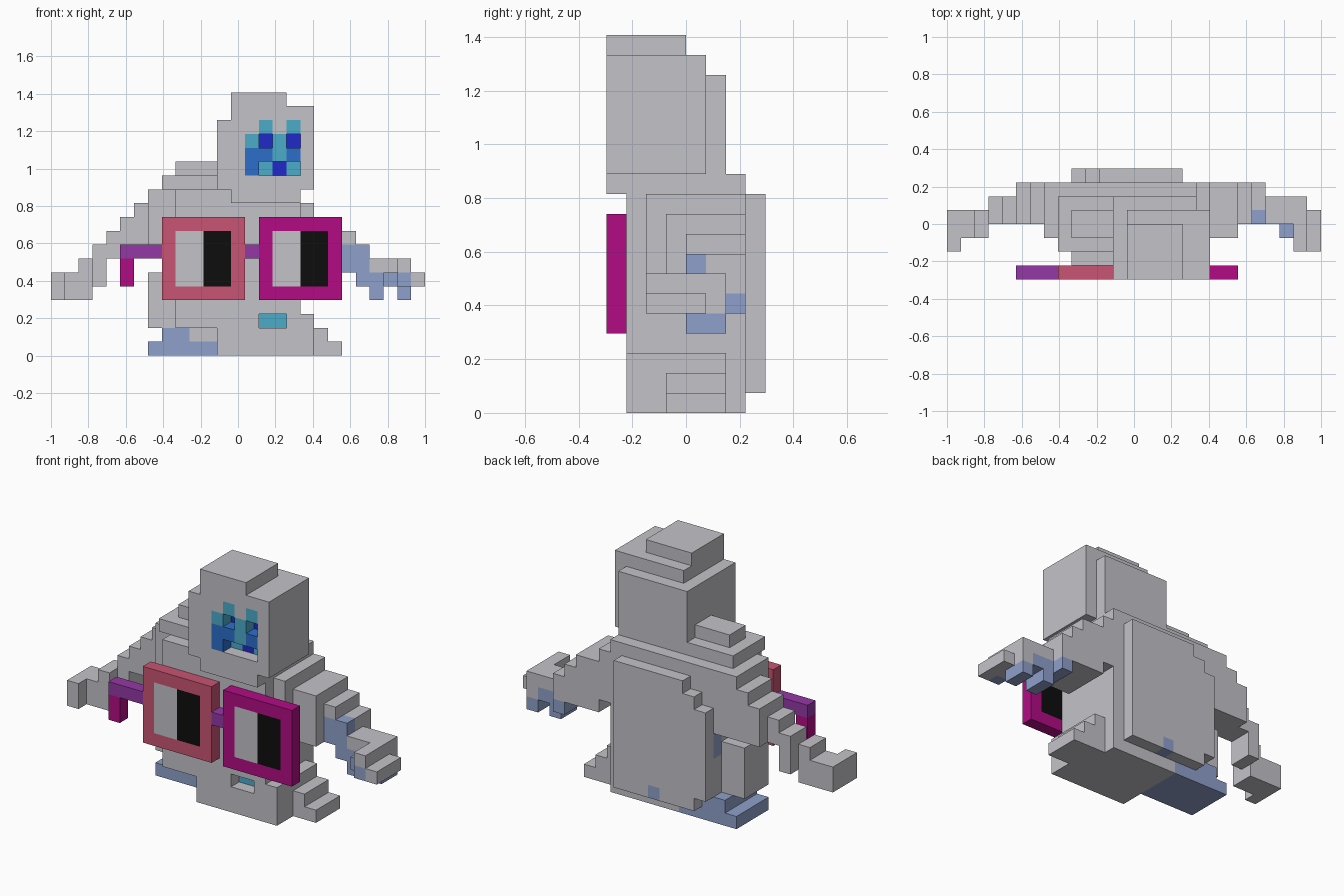
import bpy, bmesh
from mathutils import Vector

if "Cube" in bpy.data.objects:
    bpy.data.objects.remove(bpy.data.objects["Cube"])

V = 2 / 27                              # edge of one block
ORIGIN = Vector((-1, -4 * V, 0))        # grid corner


def linear(c):
    c /= 255
    return c / 12.92 if c <= 0.04045 else ((c + 0.055) / 1.055) ** 2.4


COLOURS = {
    "grey": (195, 195, 201), "pale_blue": (143, 161, 203),
    "rose": (200, 85, 115), "magenta": (178, 12, 132),
    "purple": (148, 56, 165), "cyan": (76, 172, 202),
    "mid_blue": (44, 110, 202), "deep_blue": (32, 42, 200),
    "black": (13, 13, 13),
}
MATS = {}
for name, rgb in COLOURS.items():
    MATS[name] = bpy.data.materials.new(name)
    MATS[name].diffuse_color = (*[linear(c) for c in rgb], 1)

parts = {}


def box(part, x, y, z, colour="grey"):
    """Fill a range of blocks; colour None carves them away."""
    cells = parts.setdefault(part, {})
    for i in range(*x):
        for j in range(*y):
            for k in range(*z):
                if colour:
                    cells[i, j, k] = colour
                else:
                    cells.pop((i, j, k), None)


def skin(part, cells, solid):
    """Make a mesh of the exposed block sides, merged into flat faces."""
    bm = bmesh.new()
    used = sorted(set(cells.values()))
    verts = {}

    def vert(p):
        if p not in verts:
            verts[p] = bm.verts.new(ORIGIN + Vector(p) * V)
        return verts[p]

    for cell, colour in cells.items():
        for a in range(3):
            for s in (0, 1):
                n = list(cell)
                n[a] += 2 * s - 1
                if tuple(n) in solid:
                    continue
                b, c = (a + 1) % 3, (a + 2) % 3
                loop = []
                for db, dc in ((0, 0), (1, 0), (1, 1), (0, 1)):
                    p = list(cell)
                    p[a] += s
                    p[b] += db
                    p[c] += dc
                    loop.append(vert(tuple(p)))
                f = bm.faces.new(loop if s else loop[::-1])
                f.material_index = used.index(colour)
    bmesh.ops.dissolve_limit(bm, angle_limit=0.01, verts=bm.verts[:],
                             edges=bm.edges[:], delimit={'MATERIAL'})
    me = bpy.data.meshes.new(part)
    bm.to_mesh(me)
    bm.free()
    for c in used:
        me.materials.append(MATS[c])
    bpy.context.collection.objects.link(bpy.data.objects.new(part, me))


# Torso, with shoulders stacked toward the left
box("torso", (9, 18), (1, 7), (2, 11))
box("torso", (12, 18), (1, 7), (0, 2))
box("torso", (9, 18), (1, 7), (11, 12))
box("torso", (18, 19), (2, 7), (7, 11))
box("torso", (7, 9), (3, 6), (2, 6))
box("torso", (9, 10), (6, 7), (5, 8), "pale_blue")
box("shoulder", (8, 12), (2, 6), (12, 13))
box("shoulder", (9, 12), (3, 5), (13, 14))

# Recessed mouth
box("torso", (15, 17), (1, 2), (2, 3), None)
box("torso", (15, 17), (2, 3), (2, 3), "cyan")

# Back pack with a stepped corner
box("back_pack", (11, 17), (7, 8), (1, 11))
box("back_pack", (10, 11), (7, 8), (1, 10))
box("back_pack", (9, 10), (7, 8), (2, 9))
box("back_pack", (13, 14), (7, 8), (1, 2), "pale_blue")

# Feet: stepped right foot, pale left foot
box("right_foot", (18, 19), (1, 6), (0, 3))
box("right_foot", (19, 20), (3, 6), (0, 2))
box("right_foot", (20, 21), (3, 6), (0, 1))
box("left_foot", (7, 12), (3, 7), (0, 1), "pale_blue")
box("left_foot", (8, 10), (3, 7), (1, 2), "pale_blue")
box("left_foot", (10, 12), (3, 7), (1, 2))

# Left arm: (column, y range, z range)
for i, y, z in ((0, (2, 5), (4, 6)), (1, (3, 5), (4, 6)), (2, (3, 5), (4, 7)),
                (3, (4, 6), (5, 8)), (4, (4, 6), (7, 9)), (5, (4, 7), (7, 10)),
                (6, (4, 7), (7, 11)), (7, (3, 7), (7, 12)), (8, (3, 7), (7, 12))):
    box("left_arm", (i, i + 1), y, z)

# Right arm, with a pale underside
for i, y, z in ((19, (3, 7), (6, 10)), (20, (3, 7), (6, 10)), (21, (4, 7), (6, 9)),
                (22, (5, 7), (5, 8)), (23, (4, 6), (4, 7)), (24, (4, 6), (5, 7)),
                (25, (2, 6), (5, 7)), (26, (2, 5), (5, 6))):
    box("right_arm", (i, i + 1), y, z)
for x, y, z in (((21, 22), (4, 5), (6, 8)), ((22, 23), (4, 5), (5, 8)),
                ((22, 23), (5, 7), (5, 6)), ((23, 24), (4, 6), (4, 6)),
                ((24, 25), (3, 6), (5, 6)), ((25, 26), (4, 6), (4, 5)),
                ((25, 26), (2, 3), (5, 6))):
    box("right_arm", x, y, z, "pale_blue")

# Head
box("head", (12, 19), (0, 5), (12, 17))
box("head", (13, 19), (0, 5), (17, 18))
box("head", (13, 17), (0, 4), (18, 19))
box("head", (12, 18), (5, 6), (12, 17))
box("head", (13, 18), (0, 1), (11, 12))

# Face: capitals are flush, lower case sits one block deep
FACE = {"C": "cyan", "M": "mid_blue", "d": "deep_blue", "c": "cyan"}
for r, row in enumerate(("Mcdc", "MMCM", "CdCd", ".C.C")):
    for n, ch in enumerate(row):
        if ch == ".":
            continue
        x, z = (14 + n, 15 + n), (13 + r, 14 + r)
        if ch.islower():
            box("head", x, (0, 1), z, None)
            box("head", x, (1, 2), z, FACE[ch])
        else:
            box("head", x, (0, 1), z, FACE[ch])

# Glasses
for part, x, colour in (("left_frame", 8, "rose"), ("right_frame", 15, "magenta")):
    box(part, (x, x + 6), (0, 1), (4, 10), colour)
    box(part, (x + 1, x + 3), (0, 1), (5, 9), "grey")
    box(part, (x + 3, x + 5), (0, 1), (5, 9), "black")
box("glasses_bridge", (14, 15), (0, 1), (7, 8), "purple")
box("glasses_temple", (5, 8), (0, 1), (7, 8), "purple")
box("glasses_temple", (5, 6), (0, 1), (5, 7), "magenta")

solid = set().union(*parts.values())
for part, cells in parts.items():
    skin(part, cells, solid)

for m in bpy.data.materials:
    if m.users and not m.is_grease_pencil:
        m.use_nodes = True
        m.node_tree.nodes["Principled BSDF"].inputs["Base Color"].default_value = m.diffuse_color
